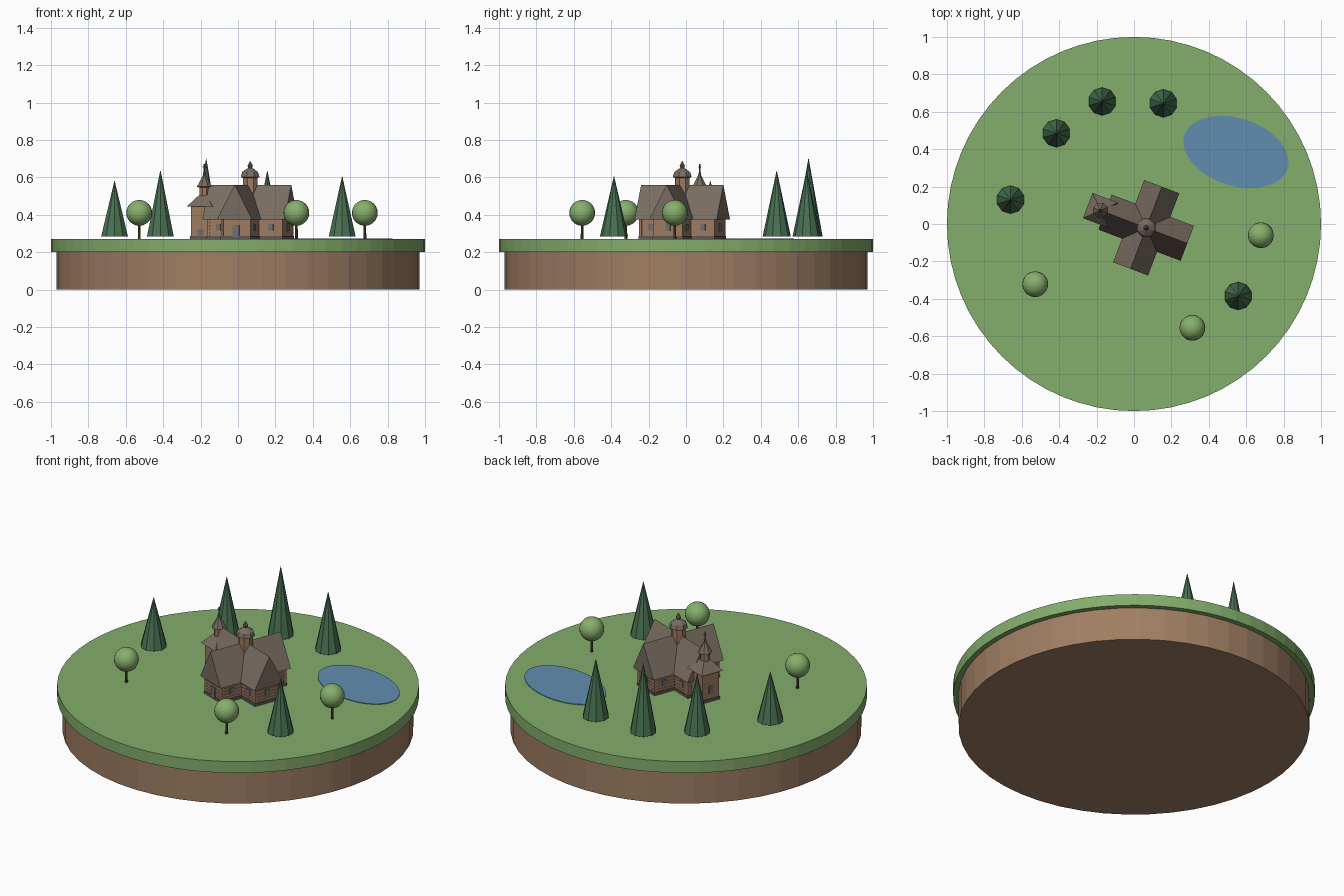
import bpy, bmesh
from math import pi, radians, sqrt
from mathutils import Matrix, Vector

cube = bpy.data.objects.get("Cube")
if cube:
    bpy.data.objects.remove(cube, do_unlink=True)


def material(name, rgb):
    m = bpy.data.materials.new(name)
    m.use_nodes = True
    m.diffuse_color = (*rgb, 1)
    m.node_tree.nodes["Principled BSDF"].inputs["Base Color"].default_value = (*rgb, 1)
    return m


GRASS = material("grass green", (0.23, 0.42, 0.15))
SOIL = material("soil brown", (0.35, 0.21, 0.125))
WATER = material("water blue", (0.12, 0.27, 0.43))
PINE = material("pine green", (0.065, 0.165, 0.085))
LEAF = material("leaf green", (0.24, 0.43, 0.15))
BARK = material("bark brown", (0.11, 0.06, 0.035))
TIMBER = material("timber brown", (0.34, 0.2, 0.12))
ROOF = material("roof shingle", (0.19, 0.15, 0.12))
STONE = material("foundation stone", (0.12, 0.1, 0.085))
GLASS = material("window grey", (0.16, 0.16, 0.165))

GROUND = 0.27
IDENT = Matrix.Identity(4)
# Church frame: turned on the ground, origin at the crossing
CHURCH = Matrix.Translation((0.065, -0.02, 0)) @ Matrix.Rotation(radians(-20.8), 4, 'Z')


def finish(name, bm, mat, frame=IDENT, smooth=False):
    bmesh.ops.recalc_face_normals(bm, faces=bm.faces)
    mesh = bpy.data.meshes.new(name)
    bm.to_mesh(mesh)
    bm.free()
    mesh.materials.append(mat)
    for p in mesh.polygons:
        p.use_smooth = smooth
    ob = bpy.data.objects.new(name, mesh)
    ob.matrix_world = frame
    bpy.context.collection.objects.link(ob)
    return ob


def add_frustum(bm, x, y, z0, z1, r0, r1, sides, turn=0):
    place = Matrix.Translation((x, y, (z0 + z1) / 2)) @ Matrix.Rotation(turn, 4, 'Z')
    bmesh.ops.create_cone(bm, cap_ends=True, segments=sides, radius1=r0, radius2=r1,
                          depth=z1 - z0, matrix=place)


def frustum(name, mat, x, y, z0, z1, r0, r1, sides, turn=0, frame=IDENT):
    bm = bmesh.new()
    add_frustum(bm, x, y, z0, z1, r0, r1, sides, turn)
    return finish(name, bm, mat, frame)


def add_box(bm, centre, size):
    bmesh.ops.create_cube(bm, size=1, matrix=Matrix.Translation(centre) @ Matrix.Diagonal((*size, 1)))


def box(name, mat, centre, size, frame=IDENT):
    bm = bmesh.new()
    add_box(bm, centre, size)
    return finish(name, bm, mat, frame)


def lathe(name, mat, profile, x, y, sides, frame):
    # Stack of frusta following (radius, height) pairs
    bm = bmesh.new()
    rings = [[bm.verts.new(Matrix.Rotation(2 * pi * i / sides, 3, 'Z') @ Vector((r, 0, z))
                           + Vector((x, y, 0))) for i in range(sides)] for r, z in profile]
    for low, high in zip(rings, rings[1:]):
        for i in range(sides):
            j = (i + 1) % sides
            bm.faces.new((low[i], low[j], high[j], high[i]))
    bm.faces.new(rings[0])
    bm.faces.new(rings[-1])
    return finish(name, bm, mat, frame)


# Island
frustum("soil_base", SOIL, 0, 0, 0, 0.2, 0.97, 0.97, 48)
frustum("grass_disc", GRASS, 0, 0, 0.2, GROUND, 1, 1, 64)
pond_frame = (Matrix.Translation((0.545, 0.385, 0)) @ Matrix.Rotation(radians(-18), 4, 'Z')
              @ Matrix.Diagonal((0.29, 0.18, 1, 1)))
frustum("pond", WATER, 0, 0, GROUND - 0.01, GROUND + 0.004, 1, 1, 48, frame=pond_frame)

# Conifers: position and tip height
for x, y, tip in ((-0.66, 0.13, 0.58), (-0.415, 0.485, 0.635), (-0.17, 0.655, 0.7),
                  (0.157, 0.645, 0.635), (0.557, -0.385, 0.605)):
    frustum("conifer", PINE, x, y, 0.285, tip, 0.075, 0.001, 10)

# Round trees
for x, y in ((-0.528, -0.322), (0.312, -0.555), (0.678, -0.06)):
    frustum("round_tree_trunk", BARK, x, y, GROUND, 0.37, 0.008, 0.007, 8)
    bm = bmesh.new()
    bmesh.ops.create_uvsphere(bm, u_segments=20, v_segments=12, radius=0.069,
                              matrix=Matrix.Translation((x, y, 0.41)))
    finish("round_tree_crown", bm, LEAF, smooth=True)

# Church arms: foundation, log walls, solid gable roof, openings
EAVE, RIDGE, REACH, HALF = 0.375, 0.56, 0.235, 0.1
for k in range(4):
    arm = CHURCH @ Matrix.Rotation(k * pi / 2, 4, 'Z')
    box("arm_foundation", STONE, (0.109, 0, GROUND + 0.008), (0.218, 0.172, 0.016), arm)

    bm = bmesh.new()
    courses = 5
    step = (EAVE - GROUND - 0.016) / courses
    for i in range(courses):
        z = GROUND + 0.016 + step * (i + 0.5)
        add_box(bm, (0.106, 0, z), (0.212, 0.16, step))
        add_box(bm, (0.107, 0, z), (0.214, 0.164, step * 0.8))
    for side in (-1, 1):
        add_box(bm, (0.208, side * 0.078, (GROUND + EAVE) / 2), (0.016, 0.012, EAVE - GROUND))
    finish("arm_log_wall", bm, TIMBER, arm)

    bm = bmesh.new()
    ends = [[bm.verts.new((x, y, z)) for y, z in ((-HALF, EAVE), (HALF, EAVE), (0, RIDGE))]
            for x in (0, REACH)]
    bm.faces.new(ends[0])
    bm.faces.new(ends[1])
    for i in range(3):
        j = (i + 1) % 3
        bm.faces.new((ends[0][i], ends[0][j], ends[1][j], ends[1][i]))
    finish("arm_roof", bm, ROOF, arm)

    if k == 3:
        box("south_door", GLASS, (0.215, 0, 0.312), (0.008, 0.038, 0.064), arm)
    elif k != 2:
        box("gable_window", GLASS, (0.215, 0, 0.333), (0.008, 0.028, 0.04), arm)
    for side in (-1, 1):
        box("side_window", GLASS, (0.15, side * 0.082, 0.333), (0.028, 0.008, 0.036), arm)

# Central lantern with bulb and finial
lathe("lantern_drum", TIMBER, [(0.041, 0.5), (0.041, 0.605)], 0, 0, 8, CHURCH)
lathe("lantern_dome", ROOF, [(0.041, 0.597), (0.054, 0.602), (0.045, 0.628), (0.024, 0.643),
                             (0.011, 0.65), (0.015, 0.662), (0.009, 0.673), (0.001, 0.687)],
      0, 0, 8, CHURCH)

# Bell tower at the west end
TX = -0.262
box("tower_foundation", STONE, (TX, 0, GROUND + 0.008), (0.12, 0.12, 0.016), CHURCH)
box("tower_wall", TIMBER, (TX, 0, 0.36), (0.11, 0.11, 0.18), CHURCH)
frustum("tower_roof", ROOF, TX, 0, 0.445, 0.505, 0.072 * sqrt(2), 0.022 * sqrt(2), 4, pi / 4, CHURCH)
for side in (-1, 1):
    box("tower_door", GLASS, (TX, side * 0.055, 0.3), (0.034, 0.008, 0.05), CHURCH)
box("tower_window", GLASS, (TX - 0.055, 0, 0.34), (0.008, 0.03, 0.045), CHURCH)
lathe("belfry", TIMBER, [(0.027, 0.495), (0.027, 0.555)], TX, 0, 8, CHURCH)
lathe("belfry_roof", ROOF, [(0.027, 0.545), (0.042, 0.55), (0.02, 0.59), (0.006, 0.615),
                            (0.008, 0.622), (0.001, 0.635)], TX, 0, 8, CHURCH)

# Cross on the belfry
bm = bmesh.new()
add_box(bm, (TX, 0, 0.647), (0.005, 0.005, 0.05))
add_box(bm, (TX, 0, 0.655), (0.022, 0.005, 0.005))
finish("belfry_cross", bm, STONE, CHURCH)
